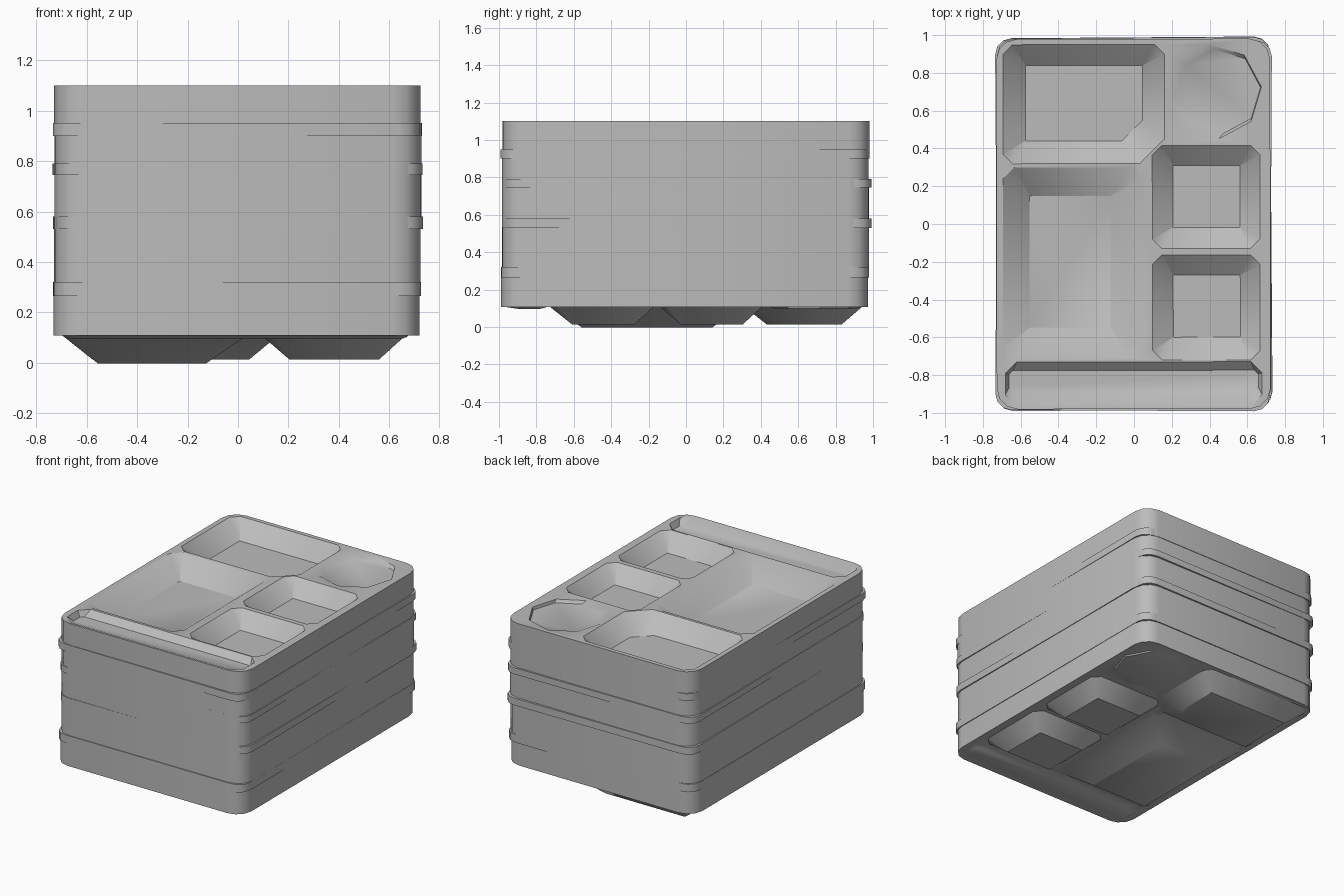
import bpy, bmesh, math

if "Cube" in bpy.data.objects:
    bpy.data.objects.remove(bpy.data.objects["Cube"], do_unlink=True)

grey = bpy.data.materials.new("tray_grey")
grey.use_nodes = True
GREY = (0.5, 0.5, 0.5, 1)
grey.diffuse_color = GREY
grey.node_tree.nodes["Principled BSDF"].inputs["Base Color"].default_value = GREY


def chamfered(x0, x1, y0, y1, c, c_right_front=None):
    """Rectangle with cut corners, counter-clockwise from front left."""
    d = c_right_front or c
    return [(x0 + c, y0), (x1 - d, y0), (x1, y0 + d), (x1, y1 - c),
            (x1 - c, y1), (x0 + c, y1), (x0, y1 - c), (x0, y0 + c)]


def rounded(hx, hy, r, segments=3):
    """Rectangle outline with faceted round corners."""
    pts = []
    for i, (sx, sy) in enumerate([(1, 1), (-1, 1), (-1, -1), (1, -1)]):
        for k in range(segments + 1):
            a = math.pi / 2 * (i + k / segments)
            pts.append((sx * (hx - r) + r * math.cos(a), sy * (hy - r) + r * math.sin(a)))
    return pts


def octagon(cx, cy, r):
    return [(cx + r * math.cos(math.pi / 4 * i + 0.1), cy + r * math.sin(math.pi / 4 * i + 0.1))
            for i in range(8)]


# Compartments: rim outline, floor outline, depth from above, depth from below
TINY = 0.004
WELLS = [
    (chamfered(-0.69, 0.165, 0.32, 0.95, 0.05, 0.13),
     chamfered(-0.57, 0.05, 0.44, 0.84, TINY, 0.11), 0.11, 0.095),
    (chamfered(-0.69, 0.04, -0.71, 0.30, 0.06),
     chamfered(-0.55, -0.12, -0.55, 0.15, TINY), 0.12, 0.11),
    (chamfered(0.10, 0.67, -0.13, 0.415, 0.05),
     chamfered(0.21, 0.565, -0.02, 0.31, TINY), 0.10, 0.095),
    (chamfered(0.10, 0.67, -0.72, -0.165, 0.05),
     chamfered(0.21, 0.565, -0.60, -0.27, TINY), 0.10, 0.095),
    (chamfered(-0.68, 0.68, -0.965, -0.73, 0.06),
     chamfered(-0.66, 0.66, -0.885, -0.775, 0.02), 0.04, 0.012),
    (octagon(0.43, 0.70, 0.25), octagon(0.45, 0.70, 0.225), 0.02, 0.008),
]


def ring(bm, pts, z):
    return [bm.verts.new((x, y, z)) for x, y in pts]


def ring_edges(bm, verts):
    return [bm.edges.new((v, verts[(i + 1) % len(verts)])) for i, v in enumerate(verts)]


def bridge(bm, a, b):
    for i in range(len(a)):
        j = (i + 1) % len(a)
        bm.faces.new((a[i], a[j], b[j], b[i]))


def sheet(bm, outline, z, side):
    """Flat sheet with sunken compartments; returns its outline verts."""
    outer = ring(bm, outline, z)
    edges = ring_edges(bm, outer)
    for well in WELLS:
        rim = ring(bm, well[0], z)
        edges += ring_edges(bm, rim)
        floor = ring(bm, well[1], z - well[side])
        bridge(bm, rim, floor)
        bm.faces.new(floor)
    bmesh.ops.triangle_fill(bm, use_beauty=True, use_dissolve=False, edges=edges)
    return outer


def finish(bm, name, offset, turn):
    bmesh.ops.recalc_face_normals(bm, faces=bm.faces)
    mesh = bpy.data.meshes.new(name)
    bm.to_mesh(mesh)
    bm.free()
    mesh.materials.append(grey)
    ob = bpy.data.objects.new(name, mesh)
    bpy.context.collection.objects.link(ob)
    ob.location = (offset[0], offset[1], 0)
    ob.rotation_euler.z = math.radians(turn)
    bpy.ops.object.select_all(action='DESELECT')
    ob.select_set(True)
    bpy.context.view_layer.objects.active = ob
    bpy.ops.object.shade_smooth_by_angle(angle=math.radians(35))
    return ob


def tray(name, z0, z1, offset, turn):
    bm = bmesh.new()
    outline = rounded(0.725, 0.98, 0.11)
    bridge(bm, sheet(bm, outline, z0, 3), sheet(bm, outline, z1, 2))
    finish(bm, name, offset, turn)


def lip(name, z0, z1, offset, turn):
    """Overlap band whose tighter corners stand proud of the walls."""
    bm = bmesh.new()
    outline = rounded(0.727, 0.982, 0.085)
    low, high = ring(bm, outline, z0), ring(bm, outline, z1)
    bridge(bm, low, high)
    bm.faces.new(low)
    bm.faces.new(high)
    finish(bm, name, offset, turn)


# Stack of trays, each set down slightly askew
TRAYS = [(0.108, 0.32, (-0.006, -0.008), 0.0), (0.265, 0.58, (-0.003, -0.002), 0.15),
         (0.53, 0.79, (0.0, -0.002), -0.15), (0.745, 0.95, (0.0, -0.004), 0.1),
         (0.90, 1.10, (-0.003, 0.0), 0.1)]
for i, t in enumerate(TRAYS):
    tray(f"tray_{i + 1}", *t)

# Bands where neighbouring trays overlap
LIPS = [(0.265, 0.32, (-0.004, -0.006), 0.1), (0.53, 0.58, (0.0, 0.006), 0.4),
        (0.745, 0.79, (-0.002, 0.004), 0.4), (0.90, 0.95, (-0.002, -0.006), -0.3)]
for i, l in enumerate(LIPS):
    lip(f"lip_{i + 1}", *l)
